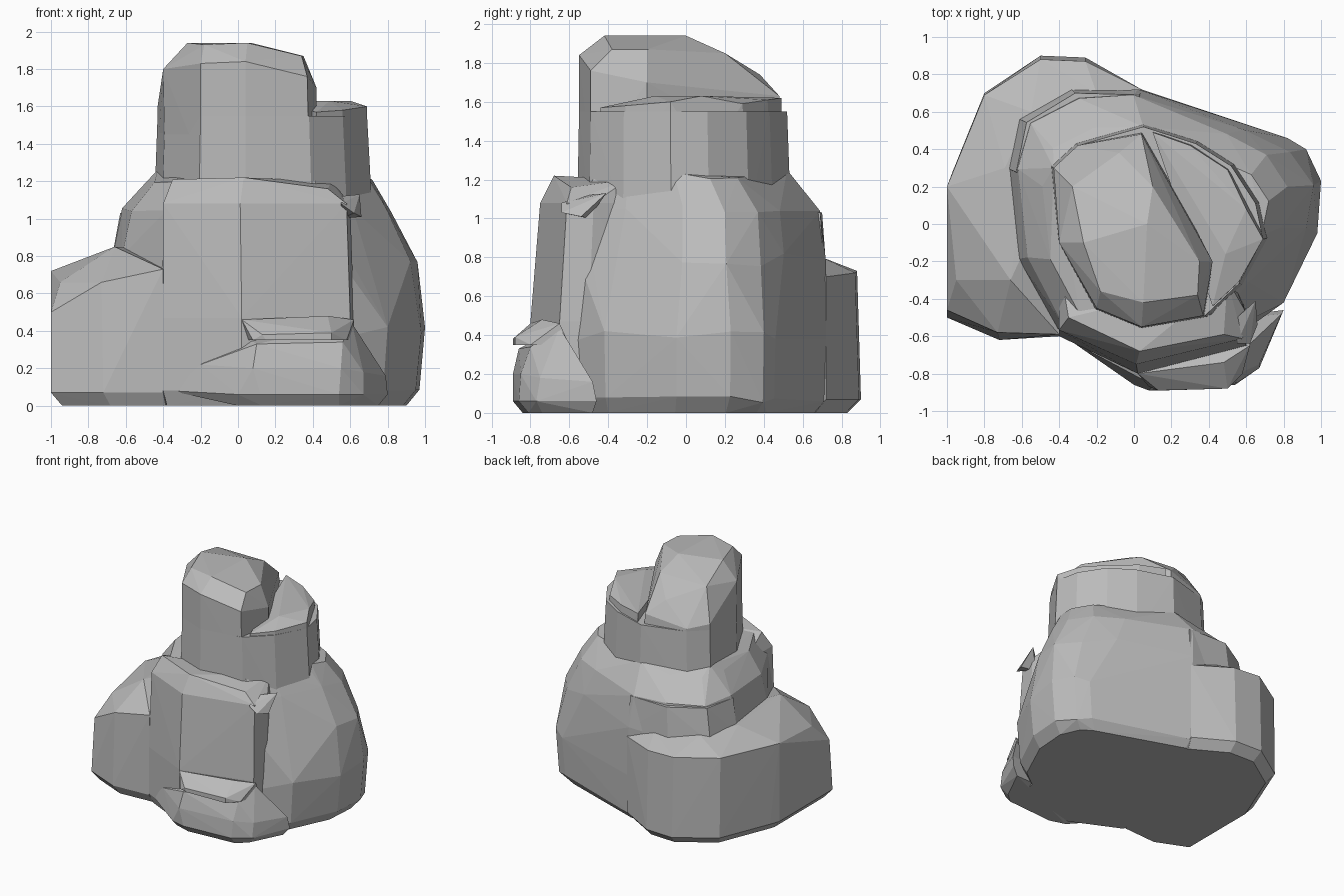
import bpy
import bmesh
import random
from mathutils import Vector

random.seed(4)

default_cube = bpy.data.objects.get("Cube")
if default_cube:
    bpy.data.objects.remove(default_cube, do_unlink=True)

# One plain stone colour for every part
stone = bpy.data.materials.new("stone grey")
stone.use_nodes = True
stone_colour = (0.5, 0.5, 0.5, 1)
stone.diffuse_color = stone_colour
stone.node_tree.nodes["Principled BSDF"].inputs["Base Color"].default_value = stone_colour


def rock(name, points):
    """Make a flat-shaded faceted rock: the convex hull of a few corner points."""
    mesh = bpy.data.meshes.new(name)
    bm = bmesh.new()
    for point in points:
        bm.verts.new(Vector(point))
    hull = bmesh.ops.convex_hull(bm, input=bm.verts[:], use_existing_faces=False)
    unused = hull["geom_interior"] + hull["geom_unused"]
    loose = {item for item in unused if isinstance(item, bmesh.types.BMVert)}
    bmesh.ops.delete(bm, geom=list(loose), context='VERTS')
    bmesh.ops.recalc_face_normals(bm, faces=bm.faces[:])
    bm.to_mesh(mesh)
    bm.free()
    mesh.materials.append(stone)
    rock_object = bpy.data.objects.new(name, mesh)
    bpy.context.scene.collection.objects.link(rock_object)
    return rock_object


def fitted_ring(outline, height, left, right, front, back, roughness=0.0):
    """Stretch an outline to fill a rectangle at one height, with rough corners."""
    xs = [corner[0] for corner in outline]
    ys = [corner[1] for corner in outline]
    scale_x = (right - left) / (max(xs) - min(xs))
    scale_y = (back - front) / (max(ys) - min(ys))
    ring = []
    for x, y in outline:
        new_x = left + (x - min(xs)) * scale_x
        new_y = front + (y - min(ys)) * scale_y
        new_z = height + random.uniform(-roughness, roughness)
        ring.append((new_x, new_y, new_z))
    return ring


def level_ring(outline, height):
    return [(x, y, height) for x, y in outline]


# Main boulder: wide low belly, leaning in towards the neck
back_outline = [(.04, .72), (-.3, .7), (-.6, .56), (-.68, .3), (-.62, -.2), (-.4, -.58)]
belly_outline = back_outline + [
    (0, -.7), (.55, -.6), (.8, -.42), (.98, -.05), (1, .23), (.92, .4), (.82, .46), (.62, .5),
]
upper_outline = back_outline + [
    (0, -.7), (.57, -.57), (.76, -.34), (.96, -.03), (1, .2), (.87, .38), (.62, .5),
]
body_points = fitted_ring(belly_outline, 0, -.6, .9, -.66, .66)
body_points += fitted_ring(belly_outline, .07, -.66, .97, -.69, .71, roughness=.02)
body_points += fitted_ring(belly_outline, .38, -.68, 1, -.7, .72, roughness=.05)
body_points += fitted_ring(upper_outline, .77, -.68, .96, -.68, .72, roughness=.05)
body_points += fitted_ring(upper_outline, 1.05, -.62, .82, -.65, .69, roughness=.02)
body_points += fitted_ring(upper_outline, 1.2, -.49, .72, -.58, .53, roughness=.01)
body_points += [(-.43, .3, 1.26), (.05, .52, 1.25), (.69, -.02, 1.23)]
rock("main_boulder", body_points)

# Broad front face with a squared left-hand corner
face_outline = [(-.4, -.6), (.02, -.8), (.6, -.65), (.62, -.5), (.5, -.2), (-.4, -.2)]
face_points = fitted_ring(face_outline, 0, -.38, .58, -.76, -.2)
face_points += level_ring(face_outline, .08) + level_ring(face_outline, .47)
face_points += fitted_ring(face_outline, 1.08, -.4, .6, -.75, -.2)
face_points += [(-.35, -.5, 1.21), (.03, -.68, 1.22), (.48, -.59, 1.16), (.5, -.3, 1.2)]
rock("front_face", face_points)

# Low shoulder on the right-hand side and back
shoulder_outline = [
    (-1, -.5), (-.72, -.62), (-.4, -.6), (.04, .72),
    (-.26, .89), (-.5, .9), (-.8, .7), (-.97, .28), (-1, .2),
]
shoulder_rim = [
    (-1, -.46, .5), (-.95, -.3, .66), (-.73, -.58, .66), (-.4, -.59, .73),
    (-1, .2, .72), (-.8, .69, .73), (-.5, .88, .73), (-.26, .87, .72), (.04, .72, .7),
]
shoulder_crest = [(-.66, -.3, .85), (-.69, .3, .83), (-.55, .6, .82), (-.2, .7, .8)]
shoulder_points = fitted_ring(shoulder_outline, 0, -.94, .02, -.58, .83)
shoulder_points += level_ring(shoulder_outline, .07)
rock("low_shoulder", shoulder_points + shoulder_rim + shoulder_crest)

# Neck that carries the peak and the side ledge
neck_outline = [
    (-.43, .3), (-.39, -.1), (-.2, -.45), (.04, -.55), (.38, -.49), (.56, -.32),
    (.69, -.08), (.65, .11), (.52, .31), (.33, .43), (.05, .52), (-.3, .42),
]
neck_points = fitted_ring(neck_outline, 1, -.45, .72, -.56, .54)
neck_points += fitted_ring(neck_outline, 1.25, -.43, .7, -.55, .52)
neck_points += level_ring(neck_outline, 1.55)
rock("neck", neck_points)

# Tall peak, sloping down to the back
peak_base = [
    (-.43, .3), (-.39, -.1), (-.2, -.45), (.04, -.55),
    (.38, -.49), (.42, -.2), (.05, .51), (-.3, .42),
]
peak_rim = [
    (-.4, -.1, 1.8), (-.2, -.45, 1.83), (.04, -.55, 1.84), (.37, -.49, 1.76),
    (.42, -.2, 1.7), (.04, .48, 1.63), (-.3, .42, 1.57), (-.43, .3, 1.6),
]
peak_crest = [
    (-.27, -.1, 1.94), (-.18, -.36, 1.93), (.05, -.42, 1.94), (.07, 0, 1.94),
    (.34, -.38, 1.87), (.35, -.2, 1.87), (.1, .2, 1.85), (-.33, .2, 1.85), (-.08, .38, 1.74),
]
rock("peak", level_ring(peak_base, 1.3) + peak_rim + peak_crest)

# Lower ledge beside the peak, split off by a narrow groove
ledge_base = [
    (.42, -.44), (.56, -.32), (.69, -.08), (.65, .11), (.52, .31), (.33, .43), (.1, .5),
]
ledge_top = [
    (.42, -.44, 1.57), (.56, -.31, 1.58), (.69, -.08, 1.6), (.6, .08, 1.63),
    (.5, .29, 1.59), (.3, .42, 1.61), (.1, .49, 1.62), (.49, -.16, 1.63),
]
rock("side_ledge", level_ring(ledge_base, 1.3) + ledge_top)

# Foot slab at the front, running back into the boulder
foot_base = [(0, -.8), (.13, -.84), (.54, -.81), (.62, -.74), (.75, -.48)]
foot_edge = [(0, -.86), (.12, -.89), (.54, -.86), (.67, -.77), (.8, -.46)]
foot_points = level_ring(foot_base, 0) + level_ring(foot_edge, .06)
foot_points += [
    (.08, -.89, .2), (.55, -.85, .2), (.67, -.75, .18), (.79, -.48, .16),
    (.1, -.86, .33), (.56, -.8, .34), (.05, -.72, .36), (.61, -.65, .44),
    (-.36, -.61, .08), (-.2, -.7, .22),
]
rock("front_foot", foot_points)

# Thin lip overhanging the foot
lip_under = [(.08, -.87), (.15, -.89), (.5, -.88), (.58, -.8), (.62, -.6), (.03, -.7)]
lip_points = level_ring(lip_under, .35)
lip_points += [(.02, -.8, .46), (.48, -.74, .48), (.62, -.65, .46), (.13, -.89, .38), (.5, -.88, .39)]
rock("front_lip", lip_points)

# Small chipped corner high on the front left
rock("corner_chip", [
    (.55, -.64, 1.08), (.62, -.64, 1.03), (.66, -.54, 1.01),
    (.65, -.41, 1.13), (.55, -.5, 1.12), (.55, -.5, 1.0),
])

# Weathered layer on the back above the shoulder
layer_outline = [(-.67, .3), (-.61, .57), (-.33, .73), (.04, .72), (0, .4), (-.5, .2)]
layer_points = fitted_ring(layer_outline, .76, -.68, .04, .2, .72)
layer_points += fitted_ring(layer_outline, 1.03, -.63, .03, .18, .7)
rock("back_layer", layer_points)
